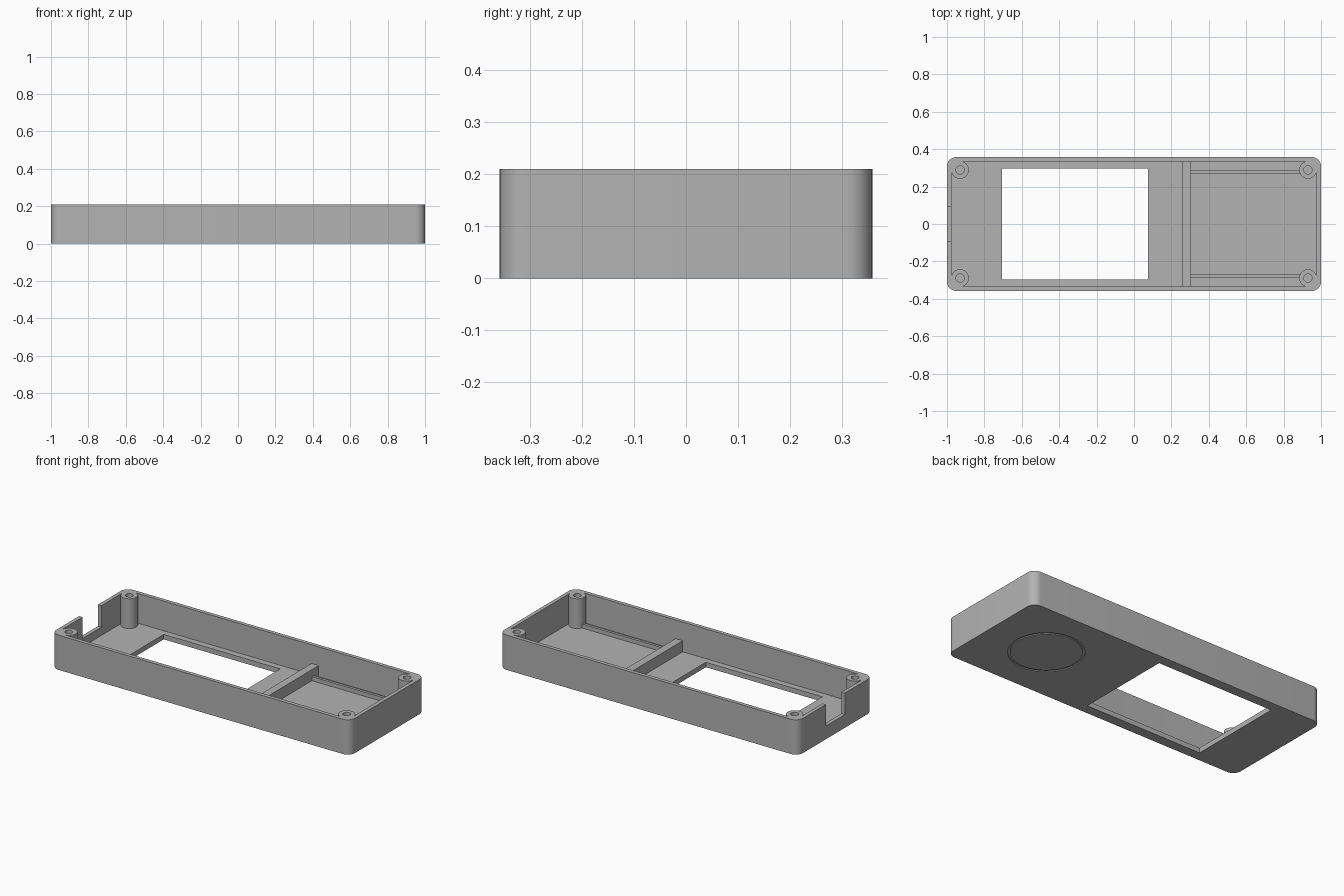
import bpy, bmesh, math

cube = bpy.data.objects.get("Cube")
if cube:
    bpy.data.objects.remove(cube, do_unlink=True)

grey = bpy.data.materials.new("plain_grey")
grey.use_nodes = True
colour = (0.45, 0.45, 0.45, 1)
grey.diffuse_color = colour
grey.node_tree.nodes["Principled BSDF"].inputs["Base Color"].default_value = colour


def prism(name, points, z0, z1):
    """Extrude a flat outline from z0 up to z1."""
    bm = bmesh.new()
    face = bm.faces.new([bm.verts.new((x, y, z0)) for x, y in points])
    top = bmesh.ops.extrude_face_region(bm, geom=[face])["geom"]
    verts = [v for v in top if isinstance(v, bmesh.types.BMVert)]
    bmesh.ops.translate(bm, verts=verts, vec=(0, 0, z1 - z0))
    bmesh.ops.recalc_face_normals(bm, faces=bm.faces)
    mesh = bpy.data.meshes.new(name)
    bm.to_mesh(mesh)
    bm.free()
    mesh.materials.append(grey)
    obj = bpy.data.objects.new(name, mesh)
    bpy.context.collection.objects.link(obj)
    return obj


def arc(cx, cy, r, start, sweep, n):
    return [(cx + r * math.cos(start + sweep * i / n),
             cy + r * math.sin(start + sweep * i / n)) for i in range(n + 1)]


def rounded(name, hx, hy, r, z0, z1):
    points = []
    for i, (sx, sy) in enumerate([(1, 1), (-1, 1), (-1, -1), (1, -1)]):
        points += arc(sx * (hx - r), sy * (hy - r), r, i * math.pi / 2, math.pi / 2, 10)
    return prism(name, points, z0, z1)


def box(name, x0, x1, y0, y1, z0, z1):
    return prism(name, [(x0, y0), (x1, y0), (x1, y1), (x0, y1)], z0, z1)


def disc(name, x, y, r, z0, z1, n=40):
    return prism(name, arc(x, y, r, 0, math.tau, n)[:-1], z0, z1)


def combine(target, tool, operation):
    """Apply a boolean and discard the tool object."""
    mod = target.modifiers.new("combine", "BOOLEAN")
    mod.operation, mod.object, mod.solver = operation, tool, "EXACT"
    bpy.context.view_layer.objects.active = target
    bpy.ops.object.modifier_apply(modifier=mod.name)
    bpy.data.objects.remove(tool, do_unlink=True)


def finish(obj):
    bpy.ops.object.select_all(action="DESELECT")
    obj.select_set(True)
    bpy.context.view_layer.objects.active = obj
    bpy.ops.object.shade_smooth_by_angle(angle=math.radians(30))


HEIGHT, FLOOR = 0.21, 0.03

# Open tray with a window in the floor and a cable notch in the end wall
tray = rounded("tray", 1.0, 0.358, 0.05, 0, HEIGHT)
combine(tray, rounded("cavity", 0.977, 0.335, 0.046, FLOOR, 0.3), "DIFFERENCE")
combine(tray, box("window", -0.705, 0.075, -0.297, 0.297, -0.1, 0.1), "DIFFERENCE")
combine(tray, box("notch", -1.1, -0.95, -0.09, 0.09, 0.08, 0.3), "DIFFERENCE")

# Shallow ring groove on the underside
ring = disc("ring", 0.61, 0, 0.207, -0.01, 0.005, 64)
combine(ring, disc("ring_core", 0.61, 0, 0.194, -0.1, 0.1, 64), "DIFFERENCE")
combine(tray, ring, "DIFFERENCE")
finish(tray)

# Screw posts in the corners, each with a blind hole
for sx, side in ((-1, "right"), (1, "left")):
    for sy, end in ((-1, "front"), (1, "back")):
        x, y = sx * 0.93, sy * 0.289
        hole = disc("hole", x, y, 0.022, 0.05, 0.3, 24)
        combine(tray, hole, "DIFFERENCE")
        post = disc(f"screw_post_{end}_{side}", x, y, 0.047, FLOOR - 0.01, HEIGHT)
        combine(post, disc("hole", x, y, 0.022, 0.05, 0.3, 24), "DIFFERENCE")
        finish(post)

# Cross divider and the two low rails beside it
box("divider", 0.257, 0.305, -0.34, 0.34, FLOOR - 0.01, 0.097)
for sy, end in ((-1, "front"), (1, "back")):
    y0, y1 = sorted((sy * 0.271, sy * 0.287))
    box(f"rail_{end}", 0.3, 0.89, y0, y1, FLOOR - 0.01, 0.055)
